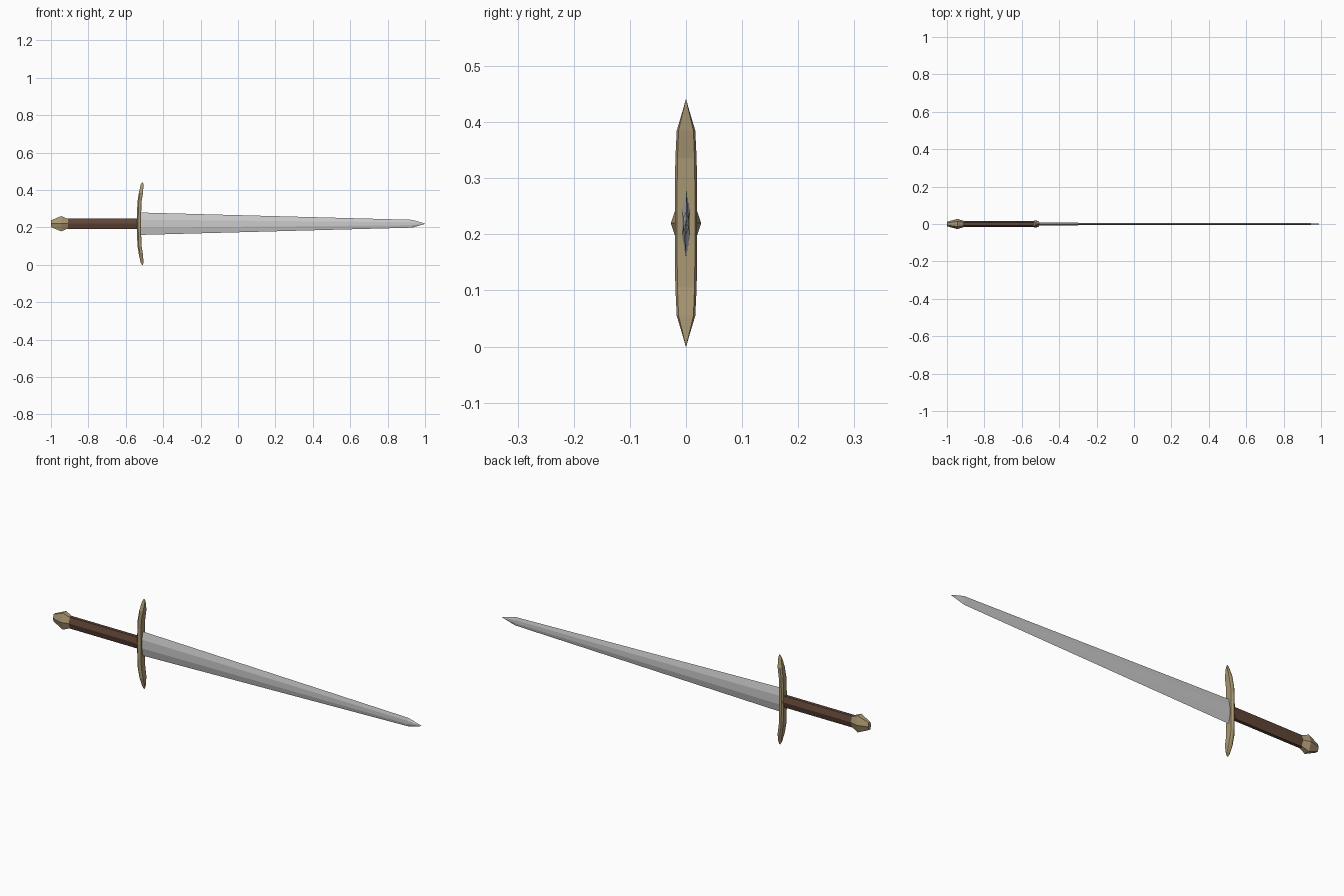
import bpy, bmesh

if "Cube" in bpy.data.objects:
    bpy.data.objects.remove(bpy.data.objects["Cube"])

CZ = 0.22  # height of the sword's long axis


def material(name, rgb):
    m = bpy.data.materials.new(name)
    m.diffuse_color = (*rgb, 1)
    m.use_nodes = True
    m.node_tree.nodes["Principled BSDF"].inputs["Base Color"].default_value = m.diffuse_color
    return m


def loft(name, rings, mat=None):
    """Skin a list of equal-length point rings and cap both ends."""
    bm = bmesh.new()
    loops = [[bm.verts.new(p) for p in ring] for ring in rings]
    n = len(loops[0])
    for a, b in zip(loops, loops[1:]):
        for i in range(n):
            j = (i + 1) % n
            bm.faces.new((a[i], a[j], b[j], b[i]))
    bm.faces.new(loops[0])
    bm.faces.new(loops[-1][::-1])
    bmesh.ops.remove_doubles(bm, verts=bm.verts, dist=1e-5)
    bmesh.ops.recalc_face_normals(bm, faces=bm.faces)
    mesh = bpy.data.meshes.new(name)
    bm.to_mesh(mesh)
    bm.free()
    ob = bpy.data.objects.new(name, mesh)
    bpy.context.collection.objects.link(ob)
    if mat:
        mesh.materials.append(mat)
    return ob


def hex_ring(x, hy, hz):
    """Six-sided section with ridges on the front and back."""
    pts = [(1, 0), (.5, 1), (-.5, 1), (-1, 0), (-.5, -1), (.5, -1)]
    return [(x, hy * u, CZ + hz * v) for u, v in pts]


def blade_ring(x, hy, hz):
    """Flat-centred section with bevels to two sharp edges."""
    pts = [(0, 1), (1, .36), (1, -.36), (0, -1), (-1, -.36), (-1, .36)]
    return [(x, hy * u, CZ + hz * v) for u, v in pts]


def guard_ring(x, z, hx, hy):
    """Chamfered section across the guard bar."""
    pts = [(1, .8), (.4, 1), (-.4, 1), (-1, .65), (-1, -.65), (-.4, -1), (.4, -1), (1, -.8)]
    return [(x + hx * u, hy * v, CZ + z) for u, v in pts]


brass = material("brass", (0.40, 0.31, 0.17))
leather = material("leather", (0.12, 0.06, 0.04))

# Tapering blade with pointed tip
loft("blade", [blade_ring(-0.53, 0.007, 0.06), blade_ring(0.93, 0.005, 0.021),
               blade_ring(1.0, 0.0006, 0.001)])

# Grip
loft("grip", [hex_ring(-0.92, 0.016, 0.028), hex_ring(-0.53, 0.016, 0.028)], leather)

# Pommel
loft("pommel", [hex_ring(-1.0, 0.012, 0.018), hex_ring(-0.945, 0.027, 0.041),
                hex_ring(-0.91, 0.017, 0.026)], brass)

# Crossguard, its ends curving toward the blade; half profile is mirrored
half = [(-0.529, 0.04, 0.011, 0.020), (-0.527, 0.115, 0.011, 0.019),
        (-0.519, 0.165, 0.011, 0.0165), (-0.513, 0.207, 0.008, 0.004),
        (-0.511, 0.22, 0.003, 0.0006)]
rings = [guard_ring(x, -z, hx, hy) for x, z, hx, hy in reversed(half)]
rings += [guard_ring(x, z, hx, hy) for x, z, hx, hy in half]
loft("crossguard", rings, brass)
